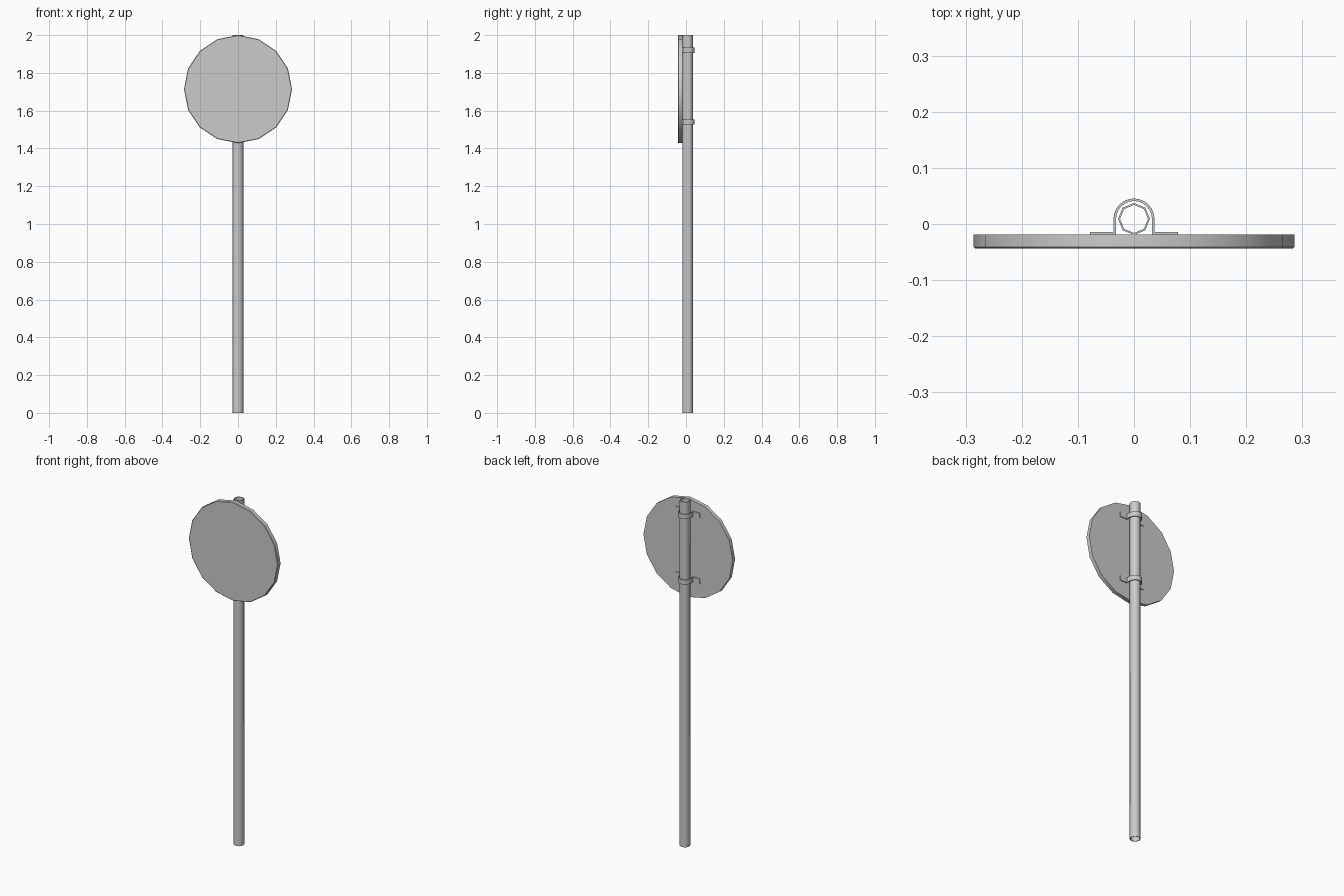
import bpy, bmesh, math
from math import cos, sin, pi

cube = bpy.data.objects.get("Cube")
if cube:
    bpy.data.objects.remove(cube, do_unlink=True)

grey = bpy.data.materials.new("plain grey")
grey.use_nodes = True
grey.diffuse_color = (0.6, 0.6, 0.6, 1)
grey.node_tree.nodes["Principled BSDF"].inputs["Base Color"].default_value = (0.6, 0.6, 0.6, 1)

POLE_Y = 0.009
TOP = 2.0
DISC_R = 0.286
PLATE_BACK = -0.019


def finish(name, bm, angle):
    """Turn a bmesh into a smooth object with sharp edges kept."""
    bmesh.ops.recalc_face_normals(bm, faces=bm.faces)
    mesh = bpy.data.meshes.new(name)
    bm.to_mesh(mesh)
    bm.free()
    mesh.materials.append(grey)
    mesh.shade_smooth()
    mesh.set_sharp_from_angle(angle=math.radians(angle))
    obj = bpy.data.objects.new(name, mesh)
    bpy.context.collection.objects.link(obj)
    return obj


def bridge(bm, a, b):
    """Join two closed rings of vertices with quads."""
    for i in range(len(a)):
        j = (i + 1) % len(a)
        bm.faces.new((a[i], a[j], b[j], b[i]))


# Hollow octagonal pole
bm = bmesh.new()
rings = [[bm.verts.new((r * cos(k * pi / 4), POLE_Y + r * sin(k * pi / 4), z)) for k in range(8)]
         for r, z in ((0.0285, 0), (0.0285, TOP), (0.025, TOP), (0.025, 0))]
for i in range(4):
    bridge(bm, rings[i], rings[(i + 1) % 4])
finish("pole", bm, 50)

# Round sign plate with a slightly bevelled front rim
bm = bmesh.new()
rings = [[bm.verts.new((r * cos(k * pi / 8), y, TOP - DISC_R + r * sin(k * pi / 8))) for k in range(16)]
         for r, y in ((DISC_R, PLATE_BACK), (DISC_R, -0.041), (DISC_R - 0.003, -0.0435))]
bridge(bm, rings[0], rings[1])
bridge(bm, rings[1], rings[2])
bm.faces.new(rings[0])
bm.faces.new(rings[2])
finish("sign_plate", bm, 30)


def strap_path(r, foot_y):
    """Half of a clamp outline on each side, joined over the pole by an arc."""
    arc = [(r * cos(k * pi / 12), POLE_Y + r * sin(k * pi / 12)) for k in range(13)]
    return [(0.078, foot_y), (r, foot_y)] + arc + [(-r, foot_y), (-0.078, foot_y)]


# Two clamps holding the plate to the pole
for name, z in (("upper_clamp", 1.92), ("lower_clamp", 1.54)):
    bm = bmesh.new()
    outer = strap_path(0.0365, PLATE_BACK + 0.005)
    inner = strap_path(0.032, PLATE_BACK)
    rows = [[bm.verts.new((x, y, z + h)) for x, y in path]
            for path, h in ((outer, -0.014), (outer, 0.014), (inner, 0.014), (inner, -0.014))]
    for i in range(4):
        a, b = rows[i], rows[(i + 1) % 4]
        for k in range(len(a) - 1):
            bm.faces.new((a[k], a[k + 1], b[k + 1], b[k]))
    for end in (0, -1):
        bm.faces.new([row[end] for row in rows])
    finish(name, bm, 30)
